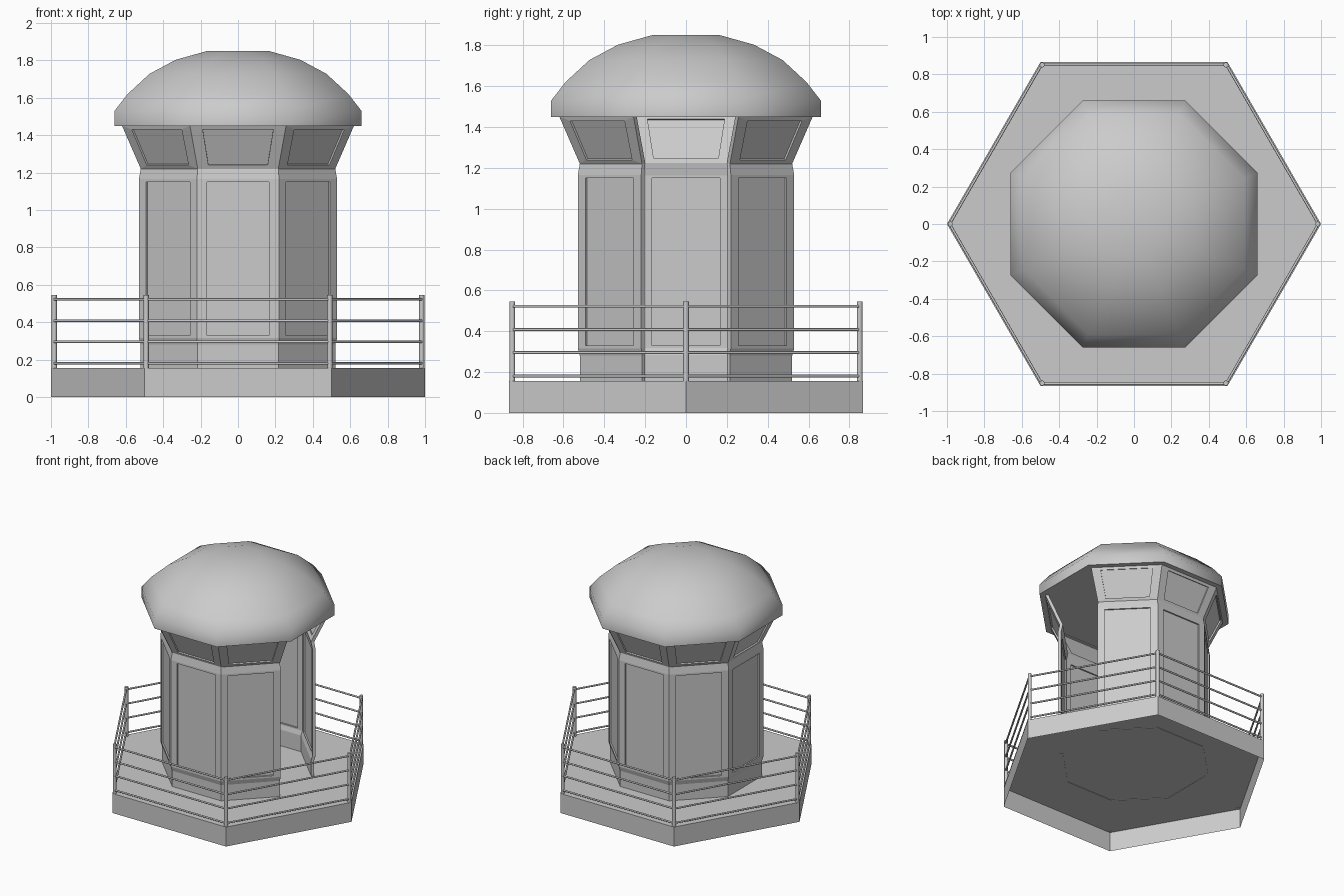
import bpy, bmesh
from math import cos, sin, pi, radians
from mathutils import Vector

if "Cube" in bpy.data.objects:
    bpy.data.objects.remove(bpy.data.objects["Cube"])


def finish(name, bm):
    me = bpy.data.meshes.new(name)
    bm.to_mesh(me)
    bm.free()
    ob = bpy.data.objects.new(name, me)
    bpy.context.collection.objects.link(ob)
    return ob


def ring(bm, n, r, z, start=0.0):
    return [bm.verts.new((r * cos(start + 2 * pi * i / n), r * sin(start + 2 * pi * i / n), z))
            for i in range(n)]


def lathe(name, n, profile, start=0.0, floor=True):
    """Stack of n-sided rings, capped on top and optionally below."""
    bm = bmesh.new()
    rings = [ring(bm, n, r, z, start) for r, z in profile]
    for a, b in zip(rings, rings[1:]):
        for i in range(n):
            j = (i + 1) % n
            bm.faces.new((a[i], a[j], b[j], b[i]))
    if floor:
        bm.faces.new(rings[0][::-1])
    bm.faces.new(rings[-1])
    return finish(name, bm)


def rod(name, p, q, r, sides=8):
    p, q = Vector(p), Vector(q)
    bm = bmesh.new()
    bmesh.ops.create_cone(bm, cap_ends=True, segments=sides, radius1=r, radius2=r,
                          depth=(q - p).length)
    ob = finish(name, bm)
    ob.location = (p + q) / 2
    ob.rotation_euler = (q - p).to_track_quat('Z', 'Y').to_euler()
    smooth(ob, 50)
    return ob


def smooth(ob, angle):
    bpy.ops.object.select_all(action='DESELECT')
    ob.select_set(True)
    bpy.context.view_layer.objects.active = ob
    bpy.ops.object.shade_smooth_by_angle(angle=radians(angle))


def opening(bm, face, su, sv):
    """Inset a wall face, scaled su across and sv along its height."""
    c = face.calc_center_bounds()
    old = [v.co.copy() for v in face.verts]
    tangent = Vector((0, 0, 1)).cross(face.normal).normalized()
    bmesh.ops.inset_individual(bm, faces=[face], thickness=0.01)
    for v in face.verts:
        d = min(old, key=lambda o: (o - v.co).length) - c
        across = tangent * d.dot(tangent)
        v.co = c + across * su + (d - across) * sv


OCT = 1 / cos(pi / 8)      # apothem to corner radius
WALL = 0.022

# hexagonal platform, hollow underneath
lathe("platform", 6, [(1, 0), (1, 0.155)], floor=False)

# seven-sided wall frame, open on the +x side, with flared window band
bm = bmesh.new()
levels = [(0.52, 0.152), (0.52, 0.28), (0.53, 0.315), (0.53, 1.165), (0.52, 1.22), (0.62, 1.45)]
rings = [ring(bm, 8, a * OCT, z, pi / 8) for a, z in levels]
panels, windows = [], []
for k, (a, b) in enumerate(zip(rings, rings[1:])):
    for i in range(7):
        f = bm.faces.new((a[i], a[i + 1], b[i + 1], b[i]))
        if k == 2:
            panels.append(f)
        elif k == 4:
            windows.append(f)
bm.normal_update()
for f in panels:
    opening(bm, f, 0.76, 0.965)
for f in windows:
    opening(bm, f, 0.735, 0.83)
bm.normal_update()

# thin panels and window panes set in the middle of the frame
for name, faces in (("wall_panels", panels), ("window_panes", windows)):
    sheet = bmesh.new()
    for f in faces:
        sheet.faces.new([sheet.verts.new(v.co - f.normal * WALL / 2) for v in f.verts])
    finish(name, sheet)
bmesh.ops.delete(bm, geom=panels + windows, context='FACES')
walls = finish("cabin_frame", bm)
mod = walls.modifiers.new("thickness", 'SOLIDIFY')
mod.thickness = WALL
mod.offset = -1
mod.use_even_offset = True

# octagonal dome roof
dome = lathe("dome_roof", 8, [(a * OCT, z) for a, z in [
    (0.66, 1.45), (0.66, 1.53), (0.59, 1.62), (0.473, 1.728),
    (0.333, 1.803), (0.165, 1.85)]], pi / 8)
smooth(dome, 60)

# railing: corner posts and four rails per side
dirs = [Vector((cos(i * pi / 3), sin(i * pi / 3), 0)) for i in range(6)]
for i, p in enumerate(dirs):
    q = dirs[(i + 1) % 6]
    rod(f"railing_post_{i}", p * 0.982 + Vector((0, 0, 0.152)),
        p * 0.982 + Vector((0, 0, 0.545)), 0.014)
    for k, z in enumerate((0.18, 0.295, 0.408, 0.522)):
        up = Vector((0, 0, z))
        rod(f"rail_{i}_{k}", p * 0.986 + up, q * 0.986 + up, 0.007)
